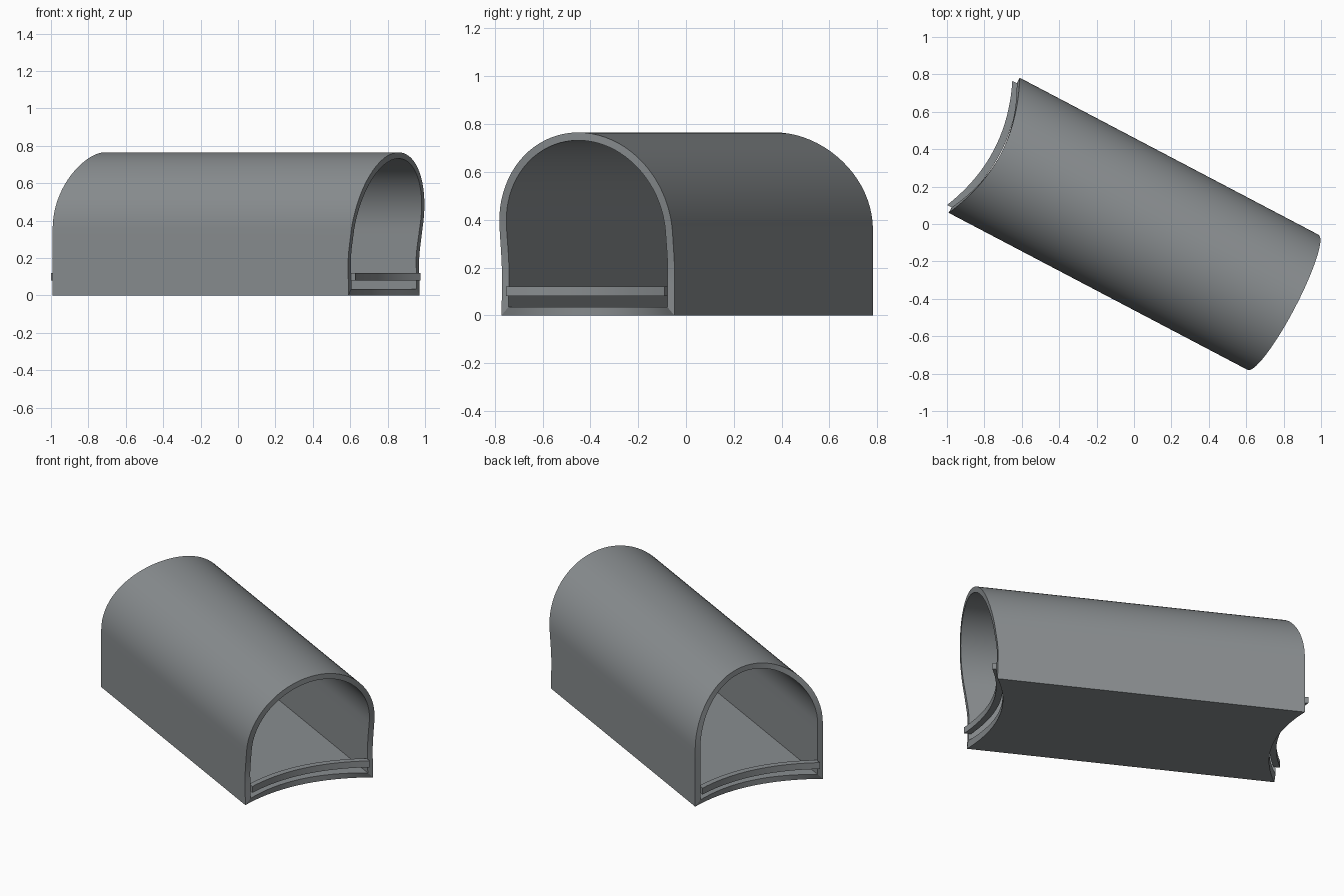
import bpy, bmesh, math

if "Cube" in bpy.data.objects:
    bpy.data.objects.remove(bpy.data.objects["Cube"])

HALF, CENTRE, WALL, FLOOR, SAG = 0.408, 0.357, 0.033, 0.035, 0.10
TURN = math.atan2(-0.465, 0.885)

grey = bpy.data.materials.new("stone_grey")
grey.diffuse_color = (0.25, 0.268, 0.278, 1)
grey.use_nodes = True
grey.node_tree.nodes["Principled BSDF"].inputs["Base Color"].default_value = grey.diffuse_color


def bow(v):
    """Depth of the curved-in end at a sideways position."""
    return SAG * (1 - min(1, abs(v) / HALF) ** 2)


def lean(z):
    """Forward-leaning edge of the near arch at height z."""
    pts = [(0, .882), (.2, .878), (.36, .90), (.5, .925), (.765, .97)]
    for (z0, u0), (z1, u1) in zip(pts, pts[1:]):
        if z <= z1:
            return u0 + (u1 - u0) * (z - z0) / (z1 - z0)
    return pts[-1][1]


def finish(bm, name):
    bmesh.ops.recalc_face_normals(bm, faces=bm.faces)
    mesh = bpy.data.meshes.new(name)
    bm.to_mesh(mesh)
    bm.free()
    obj = bpy.data.objects.new(name, mesh)
    bpy.context.collection.objects.link(obj)
    obj.rotation_euler.z = TURN
    mesh.materials.append(grey)
    bpy.ops.object.select_all(action='DESELECT')
    obj.select_set(True)
    bpy.context.view_layer.objects.active = obj
    bpy.ops.object.shade_smooth_by_angle(angle=math.radians(30))
    return obj


def section(half, base):
    """Closed arch section: (v, z, on_floor), floor first then over the arch."""
    pts = [(-half + 2 * half * i / 20, base, True) for i in range(20)]
    pts += [(half, base + (CENTRE - base) * i / 6, i == 0) for i in range(6)]
    for i in range(41):
        a = math.pi * i / 40
        pts.append((half * math.cos(a), CENTRE + half * math.sin(a), False))
    pts += [(-half, base + (CENTRE - base) * i / 6, False) for i in range(5, 0, -1)]
    return pts


# Hollow arched tunnel with shaped ends
bm = bmesh.new()
outer, inner = section(HALF, 0), section(HALF - WALL, FLOOR)
rings = []
for near in (False, True):
    for prof in (outer, inner):
        ring = []
        for (v, z, _), (ov, oz, on_floor) in zip(prof, outer):
            if not near:
                u = -0.905 + bow(ov)
            elif on_floor:
                u = 0.882 - bow(ov)
            else:
                u = lean(oz)
            ring.append(bm.verts.new((u, v, z)))
        rings.append(ring)
far_out, far_in, near_out, near_in = rings
n = len(outer)
for a, b in ((far_out, near_out), (near_out, near_in), (near_in, far_in), (far_in, far_out)):
    for i in range(n):
        j = (i + 1) % n
        bm.faces.new((a[i], a[j], b[j], b[i]))
finish(bm, "tunnel_shell")


# Curved sill bar across each opening
def sill(name, u0, u1, direction):
    bm = bmesh.new()
    rows = []
    for i in range(21):
        v = -0.375 + 0.75 * i / 20
        d = direction * (bow(v) - bow(0.375))
        rows.append([bm.verts.new((u + d, v, z))
                     for u, z in ((u0, .08), (u1, .08), (u1, .12), (u0, .12))])
    for a, b in zip(rows, rows[1:]):
        for k in range(4):
            m = (k + 1) % 4
            bm.faces.new((a[k], a[m], b[m], b[k]))
    bm.faces.new(rows[0])
    bm.faces.new(rows[-1])
    finish(bm, name)


sill("near_sill", 0.867, 0.906, -1)
sill("far_sill", -0.932, -0.893, 1)
